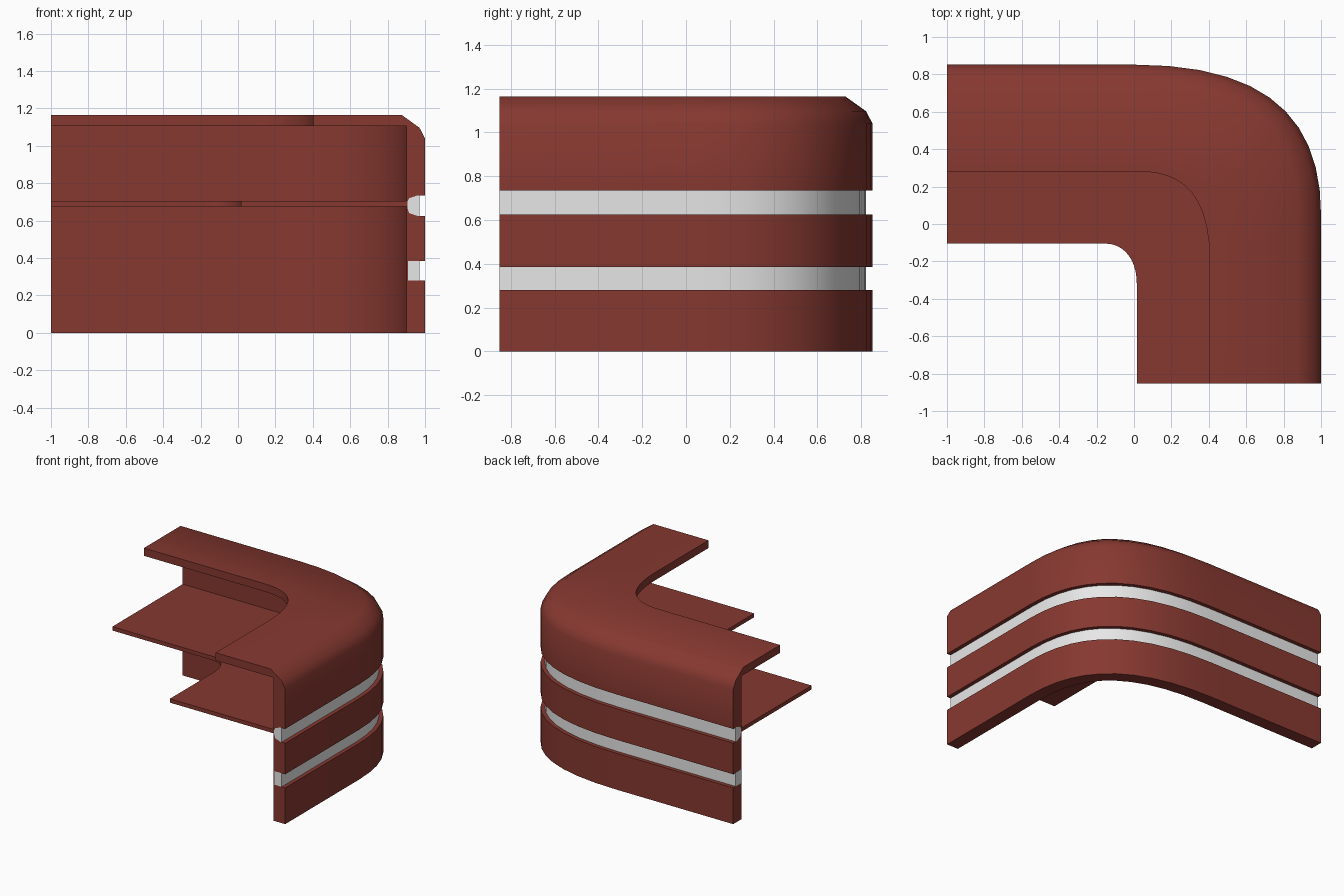
import bpy, bmesh, math
from mathutils import Vector

if "Cube" in bpy.data.objects:
    bpy.data.objects.remove(bpy.data.objects["Cube"])


def material(name, rgb):
    m = bpy.data.materials.new(name)
    m.diffuse_color = (*rgb, 1)
    m.use_nodes = True
    m.node_tree.nodes["Principled BSDF"].inputs["Base Color"].default_value = m.diffuse_color
    return m


red = material("red brown panel", (0.24, 0.04, 0.03))
white = material("pale grey trim", (0.8, 0.8, 0.8))
N = 11


def corner_path(p0, p1, p2, p3):
    """Straight arm from the left, a Bezier corner, straight arm to the front."""
    p0, p1, p2, p3 = map(Vector, (p0, p1, p2, p3))
    pts = [Vector((-1, p0.y))]
    for i in range(N + 1):
        t = i / N
        s = 1 - t
        pts.append(p0 * s**3 + p1 * (3 * s * s * t) + p2 * (3 * s * t * t) + p3 * t**3)
    pts.append(Vector((p3.x, -0.852)))
    return pts


outer = corner_path((0, 0.852), (0.72, 0.852), (1, 0.556), (1, 0.05))
counter_edge = corner_path((0.03, 0.28), (0.22, 0.28), (0.405, 0.2), (0.405, -0.2))
shelf_edge = corner_path((-0.15, -0.105), (-0.063, -0.105), (0.015, -0.18), (0.015, -0.32))


def inset(d):
    """Outer path moved inward by d."""
    out = []
    for i, p in enumerate(outer):
        if i == 0:
            t = Vector((1, 0))
        elif i == len(outer) - 1:
            t = Vector((0, -1))
        else:
            t = ((p - outer[i - 1]).normalized() + (outer[i + 1] - p).normalized()).normalized()
        out.append(p + Vector((t.y, -t.x)) * d)
    return out


def sweep(name, rings, mat):
    """Closed profile given as (path or inset depth, height), lofted along the corner."""
    bm = bmesh.new()
    rows = []
    for path, z in rings:
        path = path if isinstance(path, list) else inset(path)
        rows.append([bm.verts.new((p.x, p.y, z)) for p in path])
    for a, b in zip(rows, rows[1:] + rows[:1]):
        for i in range(len(a) - 1):
            bm.faces.new((a[i], a[i + 1], b[i + 1], b[i]))
    bm.faces.new([r[0] for r in rows])
    bm.faces.new([r[-1] for r in reversed(rows)])
    bmesh.ops.recalc_face_normals(bm, faces=bm.faces)
    me = bpy.data.meshes.new(name)
    bm.to_mesh(me)
    bm.free()
    me.materials.append(mat)
    ob = bpy.data.objects.new(name, me)
    bpy.context.collection.objects.link(ob)
    bpy.ops.object.select_all(action='DESELECT')
    ob.select_set(True)
    bpy.context.view_layer.objects.active = ob
    bpy.ops.object.shade_smooth_by_angle(angle=math.radians(40))
    return ob


# Back profiles of the two grooves, shared by wall and trim
low_groove = [(0.092, 0.28), (0.092, 0.385)]
high_groove = [(0.085, 0.64), (0.095, 0.67), (0.095, 0.70), (0.085, 0.72)]

# Wall with grooves, rounded shoulder and raised counter
sweep("wall_and_counter", [(0, 0), (0, 0.28)] + low_groove +
      [(0, 0.385), (0, 0.625), (0.04, 0.625)] + high_groove +
      [(0.04, 0.735), (0, 0.735), (0, 1.04), (0.03, 1.097), (0.125, 1.165),
       (counter_edge, 1.165), (counter_edge, 1.105), (0.098, 1.105), (0.098, 0)], red)

# Recessed trim strips
sweep("lower_trim", [(0.03, 0.28)] + low_groove + [(0.03, 0.385)], white)
sweep("upper_trim", [(0.03, 0.625), (0.04, 0.625)] + high_groove +
      [(0.04, 0.735), (0.03, 0.735)], white)

# Lower work surface
sweep("work_surface", [(0.097, 0.675), (0.097, 0.705),
                       (shelf_edge, 0.705), (shelf_edge, 0.675)], red)
